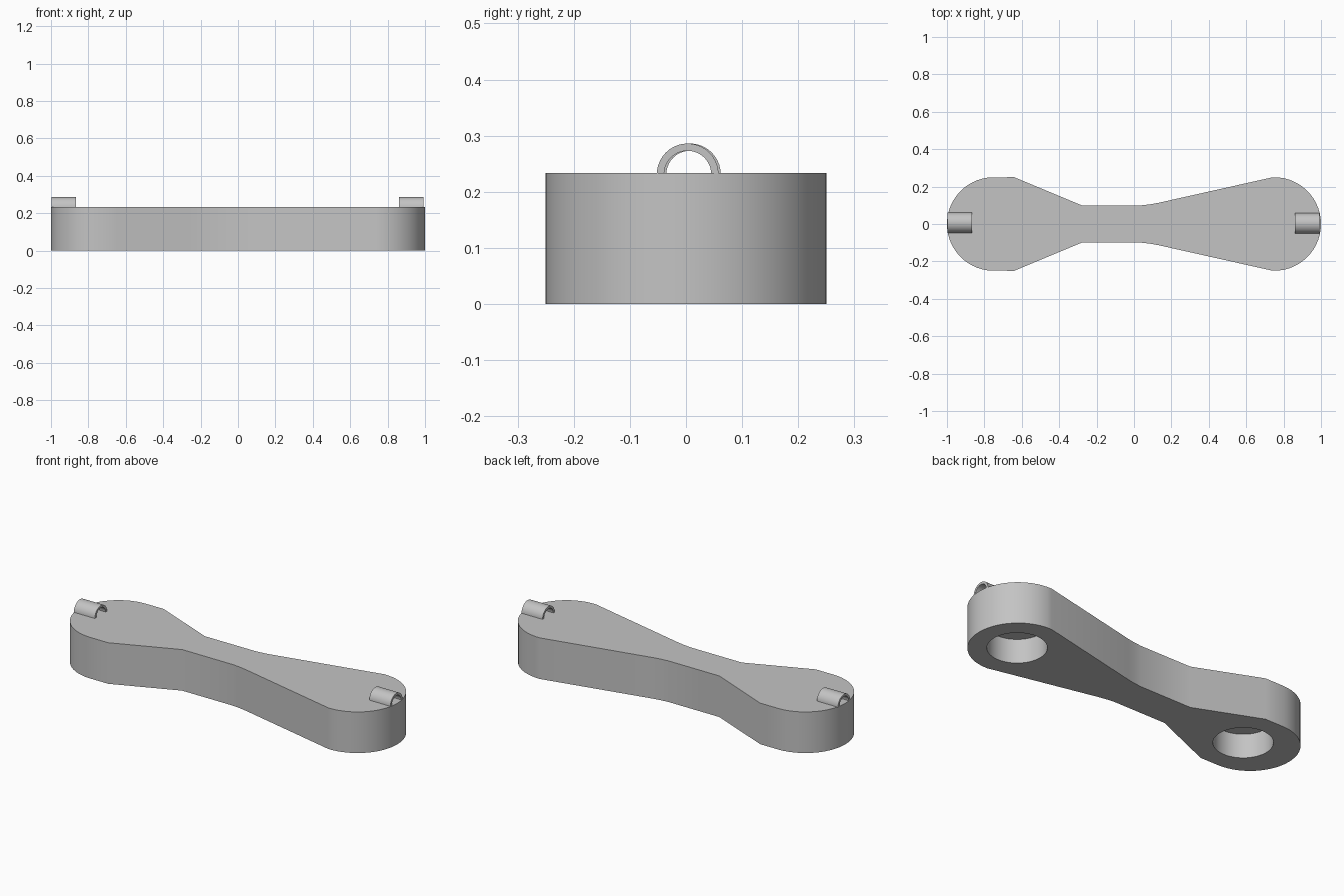
import bpy, bmesh
from math import pi, cos, sin, radians

cube = bpy.data.objects.get("Cube")
if cube:
    bpy.data.objects.remove(cube)

HEIGHT = 0.233
END_RADIUS = 0.25
SOCKET_RADIUS = 0.15
SOCKET_DEPTH = 0.135

# One plain grey for everything
grey = bpy.data.materials.new("light_grey")
grey.use_nodes = True
colour = (0.55, 0.55, 0.55, 1)
grey.diffuse_color = colour
grey.node_tree.nodes["Principled BSDF"].inputs["Base Color"].default_value = colour


def arc(cx, cy, radius, start, end, steps):
    """Points along a circular arc, angles in degrees."""
    angles = [radians(start + (end - start) * i / steps) for i in range(steps + 1)]
    return [(cx + radius * cos(a), cy + radius * sin(a)) for a in angles]


def extrude_profile(name, points, direction):
    """Solid made from a closed outline swept along a direction."""
    bm = bmesh.new()
    face = bm.faces.new([bm.verts.new(p) for p in points])
    swept = bmesh.ops.extrude_face_region(bm, geom=[face], use_keep_orig=True)
    verts = [g for g in swept["geom"] if isinstance(g, bmesh.types.BMVert)]
    bmesh.ops.translate(bm, verts=verts, vec=direction)
    bmesh.ops.recalc_face_normals(bm, faces=bm.faces)
    mesh = bpy.data.meshes.new(name)
    bm.to_mesh(mesh)
    bm.free()
    mesh.materials.append(grey)
    obj = bpy.data.objects.new(name, mesh)
    bpy.context.collection.objects.link(obj)
    return obj


def activate(obj):
    bpy.ops.object.select_all(action='DESELECT')
    obj.select_set(True)
    bpy.context.view_layer.objects.active = obj


# Link arm: half outline from the left end to the right end, then mirrored
half = arc(0.75, 0, END_RADIUS, 0, 92, 14)
half += [(0.13, 0.113), (0.085, 0.105), (0.04, 0.1), (-0.28, 0.1), (-0.64, 0.25)]
half += arc(-0.75, 0, END_RADIUS, 92, 180, 14)
outline = half + [(x, -y) for x, y in reversed(half[1:-1])]
arm = extrude_profile("link_arm", [(x, y, 0) for x, y in outline], (0, 0, HEIGHT))

# Blind round sockets sunk into the underside
for x in (0.755, -0.705):
    circle = arc(x, 0, SOCKET_RADIUS, 0, 360, 48)[:-1]
    cutter = extrude_profile("socket_cutter", [(px, py, -0.1) for px, py in circle],
                             (0, 0, SOCKET_DEPTH + 0.1))
    cutter.hide_render = True
    cut = arm.modifiers.new("socket", 'BOOLEAN')
    cut.operation = 'DIFFERENCE'
    cut.solver = 'EXACT'
    cut.object = cutter
    activate(arm)
    bpy.ops.object.modifier_apply(modifier=cut.name)
    bpy.data.objects.remove(cutter)

# Half-tube loops on top of each end
loops = []
for name, x, y in (("left_loop", 0.86, 0.003), ("right_loop", -0.997, 0.007)):
    ring = arc(y, HEIGHT - 0.002, 0.055, 0, 180, 20)
    ring += arc(y, HEIGHT - 0.002, 0.042, 180, 0, 20)
    loops.append(extrude_profile(name, [(x, py, pz) for py, pz in ring], (0.132, 0, 0)))

for obj in [arm] + loops:
    activate(obj)
    bpy.ops.object.shade_smooth_by_angle(angle=radians(30))
